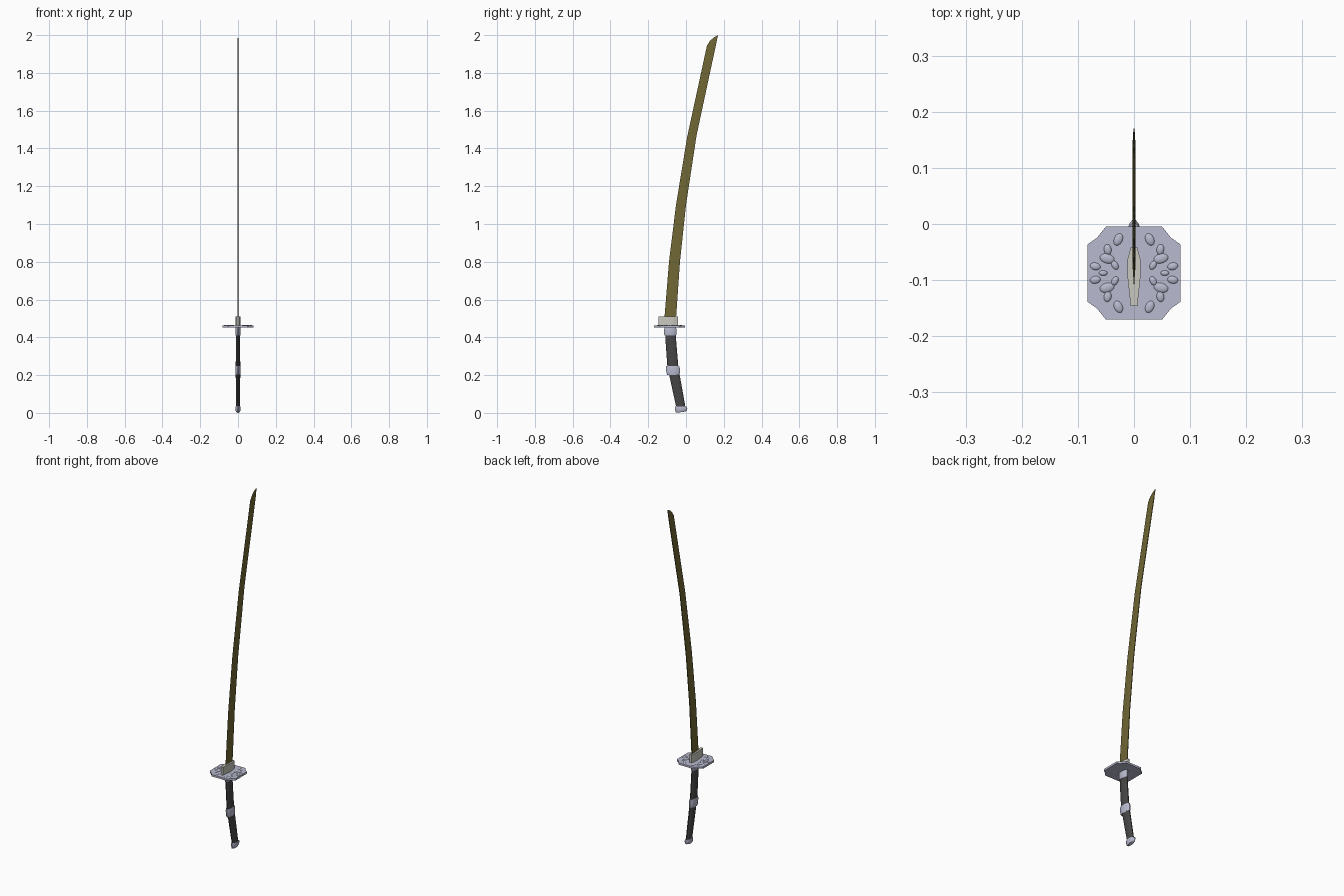
import bpy, bmesh, math
from mathutils import Matrix, Vector

if "Cube" in bpy.data.objects:
    bpy.data.objects.remove(bpy.data.objects["Cube"])


def material(name, rgb):
    m = bpy.data.materials.new(name)
    m.diffuse_color = (*rgb, 1)
    m.use_nodes = True
    m.node_tree.nodes["Principled BSDF"].inputs["Base Color"].default_value = m.diffuse_color
    return m


steel = material("silver", (0.48, 0.49, 0.62))
bronze = material("bronze", (0.16, 0.135, 0.035))
pale = material("pale_metal", (0.58, 0.58, 0.52))
wrap = material("dark_wrap", (0.06, 0.06, 0.06))


def finish(name, bm, mat, smooth=None):
    bmesh.ops.recalc_face_normals(bm, faces=bm.faces)
    me = bpy.data.meshes.new(name)
    bm.to_mesh(me)
    bm.free()
    me.materials.append(mat)
    ob = bpy.data.objects.new(name, me)
    bpy.context.collection.objects.link(ob)
    if smooth:
        bpy.ops.object.select_all(action='DESELECT')
        ob.select_set(True)
        bpy.context.view_layer.objects.active = ob
        bpy.ops.object.shade_smooth_by_angle(angle=math.radians(smooth))
    return ob


def skin(name, rings, mat, smooth=None):
    """Bridge equal-length closed rings and cap both ends."""
    bm = bmesh.new()
    vs = [[bm.verts.new(p) for p in r] for r in rings]
    n = len(vs[0])
    for a, b in zip(vs, vs[1:]):
        for i in range(n):
            j = (i + 1) % n
            bm.faces.new((a[i], a[j], b[j], b[i]))
    bm.faces.new(vs[0])
    bm.faces.new(vs[-1])
    return finish(name, bm, mat, smooth)


def oval(y, z, ry, rx, slope=0.0, n=14):
    """Oval section in the grip; slope raises or lowers its +y side."""
    return [(rx * math.cos(t), y + ry * math.sin(t), z + slope * ry * math.sin(t))
            for t in (2 * math.pi * i / n for i in range(n))]


# blade: cutting edge, ridge and spine at each station
edge = [(-0.116, 0.48), (-0.09, 0.80), (-0.053, 1.10), (0.006, 1.46),
        (0.111, 1.945), (0.128, 1.971), (0.148, 1.988), (0.169, 1.999)]
spine = [(-0.054, 0.48), (-0.032, 0.80), (0.0, 1.10), (0.056, 1.47),
         (0.158, 1.945), (0.163, 1.971), (0.167, 1.988), (0.170, 2.0)]
rings = []
for k, (e, s) in enumerate(zip(edge, spine)):
    e, s = Vector((0, *e)), Vector((0, *s))
    w = 0.0025 if k < 5 else 0.0025 * (8 - k) / 4
    mid = e.lerp(s, 0.6)
    x = Vector((1, 0, 0))
    rings.append([e, mid + x * w, s + x * w * 0.8, s - x * w * 0.8, mid - x * w])
skin("blade", rings, bronze)

# blade collar above the guard
half = [(0.006, -0.042), (0.012, -0.065), (0.012, -0.09), (0.006, -0.146)]
outline = half + [(-x, y) for x, y in reversed(half)]
skin("blade_collar", [[(x, y, z) for x, y in outline] for z in (0.46, 0.509)], pale)

# guard plate with notched corners
cy = -0.0875
corner = [(0.083, 0.051), (0.066, 0.063), (0.05, 0.083)]
plate = corner + [(-x, y) for x, y in reversed(corner)]
plate += [(-x, -y) for x, y in plate]
skin("guard", [[(x, cy + y, z) for x, y in plate] for z in (0.451, 0.462)], steel)

# raised leaf ornaments on the guard: x, y, length, width, angle
leaves = [(0.028, 0.060, 0.012, 0.008, 115), (0.047, 0.042, 0.010, 0.007, 80),
          (0.048, 0.026, 0.014, 0.009, 15), (0.069, 0.012, 0.010, 0.007, 10),
          (0.034, 0.014, 0.009, 0.006, 60), (0.055, 0.0, 0.008, 0.005, 0)]
bm = bmesh.new()
for x, y, l, w, a in leaves:
    for sx in (1, -1):
        for sy in (1, -1):
            if y == 0 and sy < 0:
                continue
            mat = (Matrix.Translation((sx * x, cy + sy * y, 0.461))
                   @ Matrix.Rotation(math.radians(a) * sx * sy, 4, 'Z')
                   @ Matrix.Diagonal((l, w, 0.004, 1)))
            bmesh.ops.create_uvsphere(bm, u_segments=12, v_segments=8, radius=1, matrix=mat)
finish("guard_leaves", bm, steel, 60)

# grip, bending at the middle band
skin("grip", [oval(-0.082, 0.43, 0.028, 0.011),
              oval(-0.080, 0.38, 0.029, 0.0115),
              oval(-0.070, 0.25, 0.030, 0.012, -0.08),
              oval(-0.061, 0.20, 0.029, 0.012, -0.12),
              oval(-0.043, 0.11, 0.026, 0.0115, 0.15),
              oval(-0.025, 0.02, 0.024, 0.011, 0.15)], wrap, 40)

# metal fittings: collar under the guard, middle band, pommel
skin("grip_collar", [oval(-0.083, 0.410, 0.031, 0.012),
                     oval(-0.083, 0.416, 0.033, 0.0135),
                     oval(-0.083, 0.444, 0.033, 0.0135),
                     oval(-0.083, 0.453, 0.031, 0.012)], steel, 40)
skin("middle_band", [oval(-0.067, 0.201, 0.033, 0.0125),
                     oval(-0.068, 0.210, 0.036, 0.014),
                     oval(-0.070, 0.238, 0.038, 0.0145),
                     oval(-0.071, 0.249, 0.035, 0.0125)], steel, 40)
skin("pommel", [oval(-0.025, 0.004, 0.024, 0.009, 0.15),
                oval(-0.025, 0.010, 0.031, 0.0125, 0.15),
                oval(-0.026, 0.025, 0.034, 0.0135, 0.05),
                oval(-0.027, 0.034, 0.029, 0.012, -0.05)], steel, 40)
